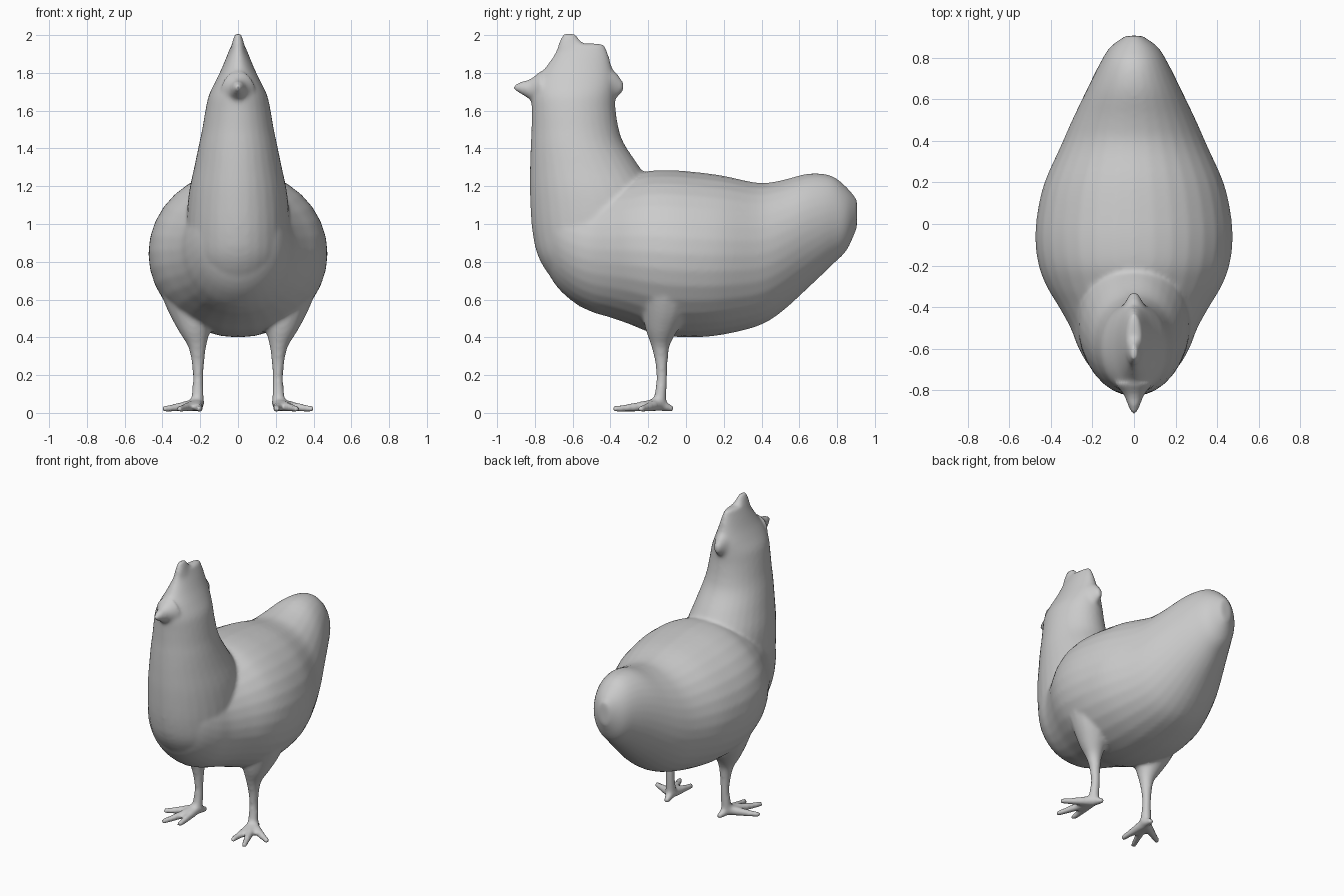
import bpy, bmesh, math
from mathutils import Vector

if "Cube" in bpy.data.objects:
    bpy.data.objects.remove(bpy.data.objects["Cube"])

bm = bmesh.new()
SEG = 32


def skin(rings):
    """Bridge a list of point rings into a closed tube."""
    vs = [[bm.verts.new(p) for p in r] for r in rings]
    n = len(vs[0])
    for a, b in zip(vs, vs[1:]):
        for i in range(n):
            j = (i + 1) % n
            bm.faces.new((a[i], a[j], b[j], b[i]))
    bm.faces.new(vs[0][::-1])
    bm.faces.new(vs[-1])


def refine(rows, steps=4):
    """Catmull-Rom interpolation of section rows."""
    out = []
    for k in range(len(rows) - 1):
        p = [rows[max(0, min(len(rows) - 1, k + d))] for d in (-1, 0, 1, 2)]
        for s in range(steps):
            t = s / steps
            out.append([0.5 * (2 * b + (c - a) * t + (2 * a - 5 * b + 4 * c - d) * t * t
                               + (3 * b - a - 3 * c + d) * t ** 3) for a, b, c, d in zip(*p)])
    return out + [list(rows[-1])]


def loft(rows, axis):
    """Rows: position along axis, low edge, high edge, half width in x."""
    rings = []
    for pos, lo, hi, w in refine(rows):
        ring = []
        for i in range(SEG):
            t = 2 * math.pi * i / SEG
            x, m = w * math.cos(t), (lo + hi) / 2 + (hi - lo) / 2 * math.sin(t)
            ring.append((x, pos, m) if axis == 'y' else (x, m, pos))
        rings.append(ring)
    skin(rings)


def tube(rows):
    """Round tube through rows of x, y, z, radius."""
    rows = refine(rows)
    pts = [Vector(r[:3]) for r in rows]
    rings = []
    for k, r in enumerate(rows):
        d = (pts[min(k + 1, len(pts) - 1)] - pts[max(k - 1, 0)]).normalized()
        u = d.cross(Vector((0.3, 0.2, 1) if abs(d.z) < 0.8 else (0, 1, 0))).normalized()
        v = d.cross(u)
        rings.append([pts[k] + r[3] * (u * math.cos(a) + v * math.sin(a))
                      for a in (2 * math.pi * i / 16 for i in range(16))])
    skin(rings)


# body and tail
loft([(-.80, .88, 1.08, .07), (-.7, .69, 1.2, .2), (-.6, .59, 1.2, .265), (-.5, .535, 1.2, .305),
      (-.4, .505, 1.22, .36), (-.3, .47, 1.25, .42), (-.2, .43, 1.28, .458), (-.08, .405, 1.285, .474),
      (.05, .4, 1.275, .465), (.2, .415, 1.255, .43), (.38, .46, 1.218, .35), (.5, .53, 1.23, .297),
      (.65, .665, 1.267, .225), (.77, .78, 1.255, .165), (.85, .86, 1.195, .115), (.905, .98, 1.13, .04)], 'y')

# breast, neck, head and comb
loft([(.56, -.56, -.15, .12), (.65, -.66, -.1, .2), (.8, -.77, -.1, .265), (.95, -.812, -.1, .275),
      (1.15, -.826, -.15, .262), (1.3, -.826, -.245, .232), (1.42, -.822, -.325, .207),
      (1.5, -.818, -.355, .19), (1.6, -.817, -.372, .173), (1.68, -.817, -.375, .155),
      (1.75, -.80, -.375, .122), (1.82, -.75, -.39, .088), (1.9, -.695, -.412, .055),
      (1.955, -.675, -.435, .032)], 'z')
loft([(1.88, -.69, -.5, .05), (1.95, -.678, -.54, .034), (2.008, -.652, -.59, .016)], 'z')

# crest at the back of the head
loft([(-.45, 1.6, 1.84, .09), (-.38, 1.655, 1.81, .045), (-.33, 1.705, 1.75, .016)], 'y')

# beak
loft([(-.77, 1.62, 1.81, .09), (-.82, 1.655, 1.77, .05), (-.87, 1.685, 1.755, .03),
      (-.912, 1.71, 1.735, .013)], 'y')

# legs and toes, mirrored
for s in (1, -1):
    tube([(s * .25, -.10, .72, .19), (s * .245, -.11, .58, .14), (s * .228, -.13, .45, .09),
          (s * .216, -.135, .36, .051), (s * .212, -.13, .27, .034), (s * .211, -.128, .18, .029),
          (s * .213, -.135, .1, .032), (s * .216, -.145, .04, .038)])
    for tx, ty in ((.203, -.36), (.315, -.385), (.40, -.245), (.2, -.065)):
        mx, my = .216 * .5 + tx * .5, -.145 * .5 + ty * .5
        tube([(s * .216, -.145, .045, .034), (s * mx, my, .031, .025), (s * tx, ty, .019, .017)])

bmesh.ops.recalc_face_normals(bm, faces=bm.faces)
mesh = bpy.data.meshes.new("hen")
bm.to_mesh(mesh)
bm.free()
hen = bpy.data.objects.new("hen", mesh)
bpy.context.collection.objects.link(hen)

# fuse the parts into one soft skin
rm = hen.modifiers.new("fuse", 'REMESH')
rm.mode = 'VOXEL'
rm.voxel_size = .012
rm.use_smooth_shade = True
sm = hen.modifiers.new("soften", 'SMOOTH')
sm.factor = .5
sm.iterations = 8
bpy.context.view_layer.objects.active = hen
hen.select_set(True)
bpy.ops.object.convert(target='MESH')
bpy.ops.object.shade_smooth()
